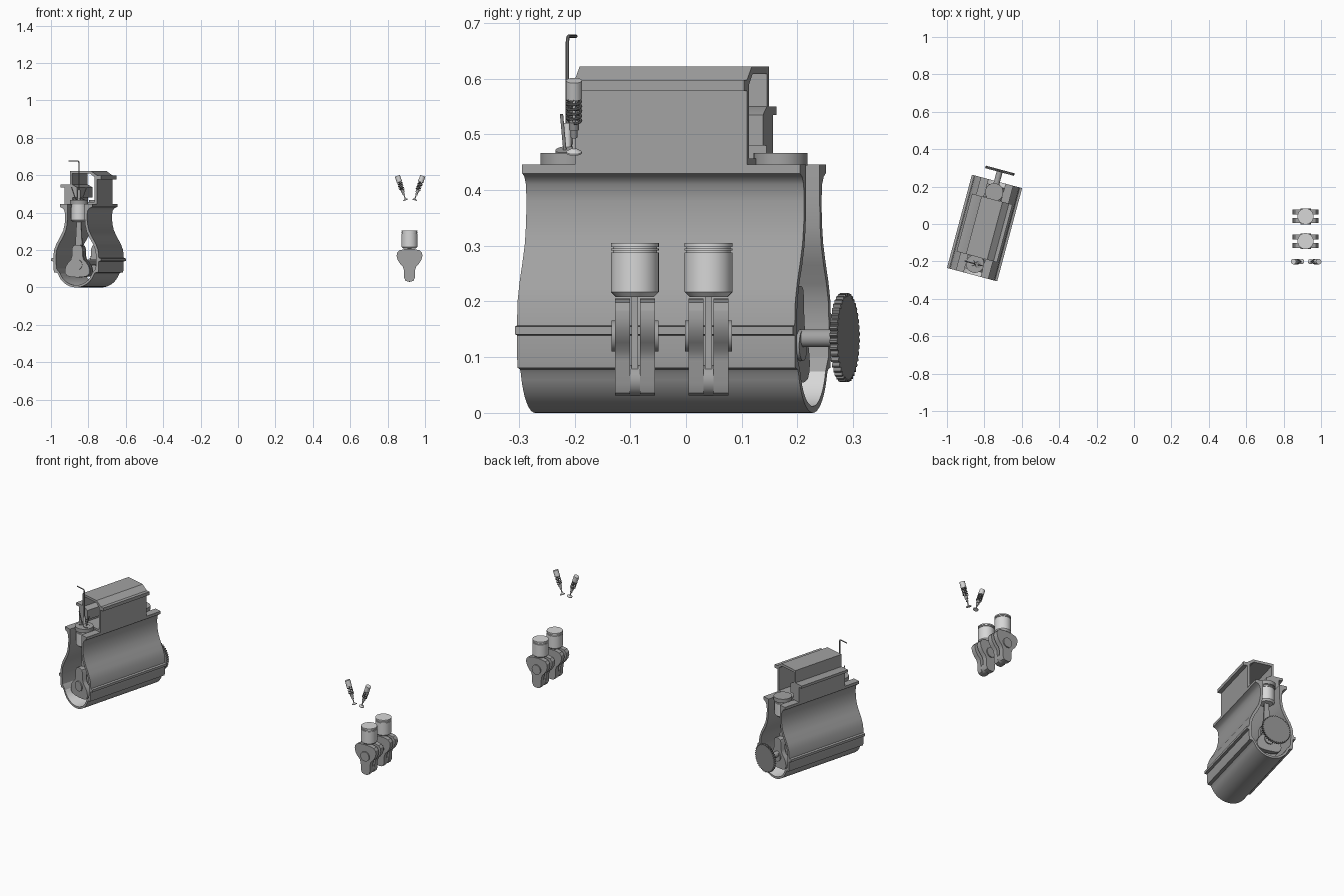
import bpy, bmesh, math
from math import sin, cos, pi, radians
from mathutils import Matrix, Vector

cube = bpy.data.objects.get("Cube")
if cube:
    bpy.data.objects.remove(cube)


def material(name, value):
    m = bpy.data.materials.new(name)
    m.use_nodes = True
    col = (value, value, value, 1)
    m.diffuse_color = col
    m.node_tree.nodes["Principled BSDF"].inputs["Base Color"].default_value = col
    return m


CAST = material("cast grey", 0.36)
STEEL = material("bright steel", 0.68)
DARK = material("dark steel", 0.25)


def finish(name, mesh, mat, M):
    mesh.transform(M)
    mesh.materials.clear()
    mesh.materials.append(mat)
    for p in mesh.polygons:
        p.use_smooth = True
    mesh.set_sharp_from_angle(angle=radians(32))
    ob = bpy.data.objects.new(name, mesh)
    bpy.context.collection.objects.link(ob)
    return ob


def from_bm(name, bm, mat, M):
    bmesh.ops.recalc_face_normals(bm, faces=bm.faces[:])
    me = bpy.data.meshes.new(name)
    bm.to_mesh(me)
    bm.free()
    return finish(name, me, mat, M)


def prism(name, pts, y0, y1, mat, M):
    """Extrude an (x, z) outline along y."""
    bm = bmesh.new()
    f = bm.faces.new([bm.verts.new((x, y0, z)) for x, z in pts])
    r = bmesh.ops.extrude_face_region(bm, geom=[f])
    vs = [g for g in r["geom"] if isinstance(g, bmesh.types.BMVert)]
    bmesh.ops.translate(bm, vec=(0, y1 - y0, 0), verts=vs)
    return from_bm(name, bm, mat, M)


def box(name, x0, x1, y0, y1, z0, z1, mat, M):
    return prism(name, [(x0, z0), (x1, z0), (x1, z1), (x0, z1)], y0, y1, mat, M)


def lathe(name, pts, mat, M, seg=32):
    """Revolve an (r, z) profile about z."""
    bm = bmesh.new()
    vs = [bm.verts.new((r, 0, z)) for r, z in pts]
    es = [bm.edges.new(p) for p in zip(vs, vs[1:])]
    bmesh.ops.spin(bm, geom=vs + es, cent=(0, 0, 0), axis=(0, 0, 1),
                   angle=2 * pi, steps=seg, use_merge=True)
    bmesh.ops.remove_doubles(bm, verts=bm.verts[:], dist=1e-5)
    return from_bm(name, bm, mat, M)


def rod(name, a, b, r, mat, M, seg=24):
    a, b = Vector(a), Vector(b)
    d = b - a
    T = Matrix.Translation(a) @ d.to_track_quat('Z', 'Y').to_matrix().to_4x4()
    L = d.length
    return lathe(name, [(0, 0), (r, 0), (r, L), (0, L)], mat, M @ T, seg)


def tube(name, pts, r, mat, M):
    cu = bpy.data.curves.new(name, 'CURVE')
    cu.dimensions = '3D'
    cu.bevel_depth = r
    cu.bevel_resolution = 2
    cu.use_fill_caps = True
    sp = cu.splines.new('POLY')
    sp.points.add(len(pts) - 1)
    for p, q in zip(sp.points, pts):
        p.co = (*q, 1)
    tmp = bpy.data.objects.new(name + "_path", cu)
    me = bpy.data.meshes.new_from_object(tmp)
    bpy.data.objects.remove(tmp)
    return finish(name, me, mat, M)


def mirrored(half):
    return half + [(-x, z) for x, z in reversed(half) if x > 1e-6]


ENGINE = Matrix.Translation((-0.799, -0.0215, 0)) @ Matrix.Rotation(radians(-15), 4, 'Z')
AXIS = 0.138     # crank height
THROW = 0.08

# Block: one shell section, open at the top and both ends
pan = [(0.105 * sin(a), 0.105 - 0.105 * cos(a)) for a in [i * pi / 28 for i in range(12)]]
outer = pan + [(0.105, 0.078), (0.122, 0.081), (0.125, 0.1), (0.125, 0.139), (0.139, 0.141),
               (0.139, 0.155), (0.126, 0.157), (0.122, 0.2), (0.108, 0.235), (0.088, 0.27),
               (0.071, 0.305), (0.063, 0.34), (0.06, 0.38), (0.064, 0.41), (0.075, 0.424),
               (0.09, 0.43), (0.09, 0.446)]
inner = [(0.093 * sin(i * pi / 28), 0.105 - 0.093 * cos(i * pi / 28)) for i in range(12)]
inner += [(0.108, 0.1), (0.112, 0.155), (0.107, 0.2), (0.094, 0.232), (0.074, 0.265),
          (0.058, 0.3), (0.05, 0.335), (0.047, 0.38), (0.047, 0.446)]
left = [(-x, z) for x, z in reversed(outer[1:])]
inside = list(reversed(inner)) + [(-x, z) for x, z in inner[1:]]
block = prism("engine_block", left + outer + inside, -0.258, 0.258, CAST, ENGINE)
# Bright machined inside of the oil pan
block.data.materials.append(STEEL)
inv = ENGINE.inverted()
for p in block.data.polygons:
    c = inv @ p.center
    if c.z < 0.09 and abs(c.y) < 0.1 and math.hypot(c.x, c.z - 0.105) < 0.097:
        p.material_index = 1

# Head cover: open-ended arch with a flanged right wall
cover = [(-0.06, 0.535), (-0.06, 0.622), (0.057, 0.622), (0.092, 0.597), (0.112, 0.597),
         (0.112, 0.578), (0.09, 0.578), (0.09, 0.455), (0.076, 0.455), (0.076, 0.59),
         (0.052, 0.608), (-0.048, 0.608), (-0.048, 0.535)]
prism("head_cover", cover, -0.16, 0.16, CAST, ENGINE)
# Lower head: ledge, side wall and port rail on the right-hand bank
ledge = [(-0.112, 0.535), (-0.112, 0.55), (-0.048, 0.55), (-0.02, 0.535), (-0.02, 0.48),
         (-0.045, 0.48), (-0.045, 0.455), (-0.09, 0.455), (-0.09, 0.535)]
prism("head_ledge", ledge, -0.16, 0.16, CAST, ENGINE)
box("head_base", -0.09, 0.09, -0.16, 0.16, 0.446, 0.457, CAST, ENGINE)


def piston_set(tag, M, up):
    """Piston, connecting rod, two webs and journals; up sets top or bottom of stroke."""
    s = 1 if up else -1
    pin = AXIS + s * THROW
    wrist = pin + 0.187
    top = wrist + 0.06
    prof = [(0, 0), (0.043, 0)]
    for z in (-0.007, -0.014):
        prof += [(0.043, z), (0.0395, z), (0.0395, z - 0.003), (0.043, z - 0.003)]
    prof += [(0.043, -0.088), (0.034, -0.097), (0, -0.097)]
    lathe(tag + "_piston", prof, STEEL, M @ Matrix.Translation((0, 0, top)), 40)
    # Rod
    w = 0.014
    prism(tag + "_connecting_rod",
          [(-0.02, pin), (0.02, pin), (w * 0.7, wrist), (-w * 0.7, wrist)],
          -0.006, 0.006, CAST, M)
    rod(tag + "_rod_big_end", (0, -0.009, pin), (0, 0.009, pin), 0.028, CAST, M)
    # Webs with counterweight opposite the pin
    half = [(0, 0.067), (0.03, 0.066), (0.055, 0.06), (0.067, 0.046), (0.069, 0.03),
            (0.063, 0.008), (0.05, -0.012), (0.036, -0.026), (0.03, -0.045),
            (0.029, -0.085), (0.022, -0.102), (0.01, -0.107)]
    web = [(x, AXIS - s * z) for x, z in mirrored(half)]
    for side, name in ((-1, "front"), (1, "rear")):
        prism(f"{tag}_{name}_crank_web", web, side * 0.009, side * 0.036, CAST, M)
        rod(f"{tag}_{name}_journal", (0, side * 0.03, AXIS), (0, side * 0.042, AXIS),
            0.028, CAST, M)
    rod(tag + "_crank_pin", (0, -0.012, pin), (0, 0.012, pin), 0.018, CAST, M)


# End cylinders left in the block, two sets standing apart
for tag, v in (("front", -0.198), ("rear", 0.198)):
    M = ENGINE @ Matrix.Translation((0, v, 0))
    piston_set(tag, M @ Matrix.Translation((0, 0, -0.017)), True)
    rod(tag + "_cylinder_cap", (0, 0, 0.444), (0, 0, 0.466), 0.0485, CAST, M, 40)
for tag, y in (("spare_front", -0.0917), ("spare_rear", 0.0405)):
    piston_set(tag, Matrix.Translation((0.917, y, 0)), False)

# Crankshaft and toothed flywheel
rod("crankshaft", (0, -0.24, AXIS - 0.004), (0, 0.316, AXIS - 0.004), 0.016, CAST, ENGINE)
N = 40
teeth = []
for i in range(N):
    for k, r in ((0, 0.074), (0.3, 0.08), (0.6, 0.08), (0.9, 0.074)):
        a = 2 * pi * (i + k) / N
        teeth.append((r * cos(a), 0.135 + r * sin(a)))
prism("flywheel", teeth, 0.31, 0.324, DARK, ENGINE)

# Valves, spark plug and lead over the front cylinder
FRONT = ENGINE @ Matrix.Translation((0, -0.198, 0))
for side, name in ((-1, "right"), (1, "left")):
    d = Vector((side * 0.025, 0, 0.07)).normalized()
    base = Vector((side * 0.017, 0, 0.468))
    rod(name + "_valve_stem", base, base + d * 0.072, 0.003, CAST, FRONT, 12)
    rod(name + "_valve_disc", base, base + d * 0.005, 0.017, CAST, FRONT)
rod("spark_plug", (0, 0, 0.46), (0, 0, 0.52), 0.007, STEEL, FRONT)
bend = [(-0.01 + 0.01 * cos(i * pi / 8), 0, 0.666 + 0.01 * sin(i * pi / 8)) for i in range(5)]
tube("plug_lead", [(0, 0, 0.515)] + bend + [(-0.058, 0, 0.676)], 0.0032, DARK, FRONT)

# Spare valve assemblies
for side, x, name in ((-1, 0.897, "right"), (1, 0.943, "left")):
    M = Matrix.Translation((x, -0.201, 0.466)) @ Matrix.Rotation(side * radians(19), 4, 'Y')
    lathe(f"spare_{name}_valve", [(0, 0), (0.014, 0), (0.014, 0.003), (0.003, 0.009),
                                  (0.003, 0.11), (0, 0.11)], STEEL, M, 24)
    lathe(f"spare_{name}_guide", [(0, 0.03), (0.006, 0.03), (0.006, 0.045), (0.009, 0.045),
                                  (0.009, 0.06), (0, 0.06)], CAST, M, 24)
    turns, n = 5, 80
    coil = [(0.0125 * cos(2 * pi * turns * i / n), 0.0125 * sin(2 * pi * turns * i / n),
             0.06 + 0.045 * i / n) for i in range(n + 1)]
    tube(f"spare_{name}_spring", coil, 0.0024, DARK, M)
    rod(f"spare_{name}_tappet", (0, 0, 0.104), (0, 0, 0.138), 0.0145, STEEL, M, 32)
